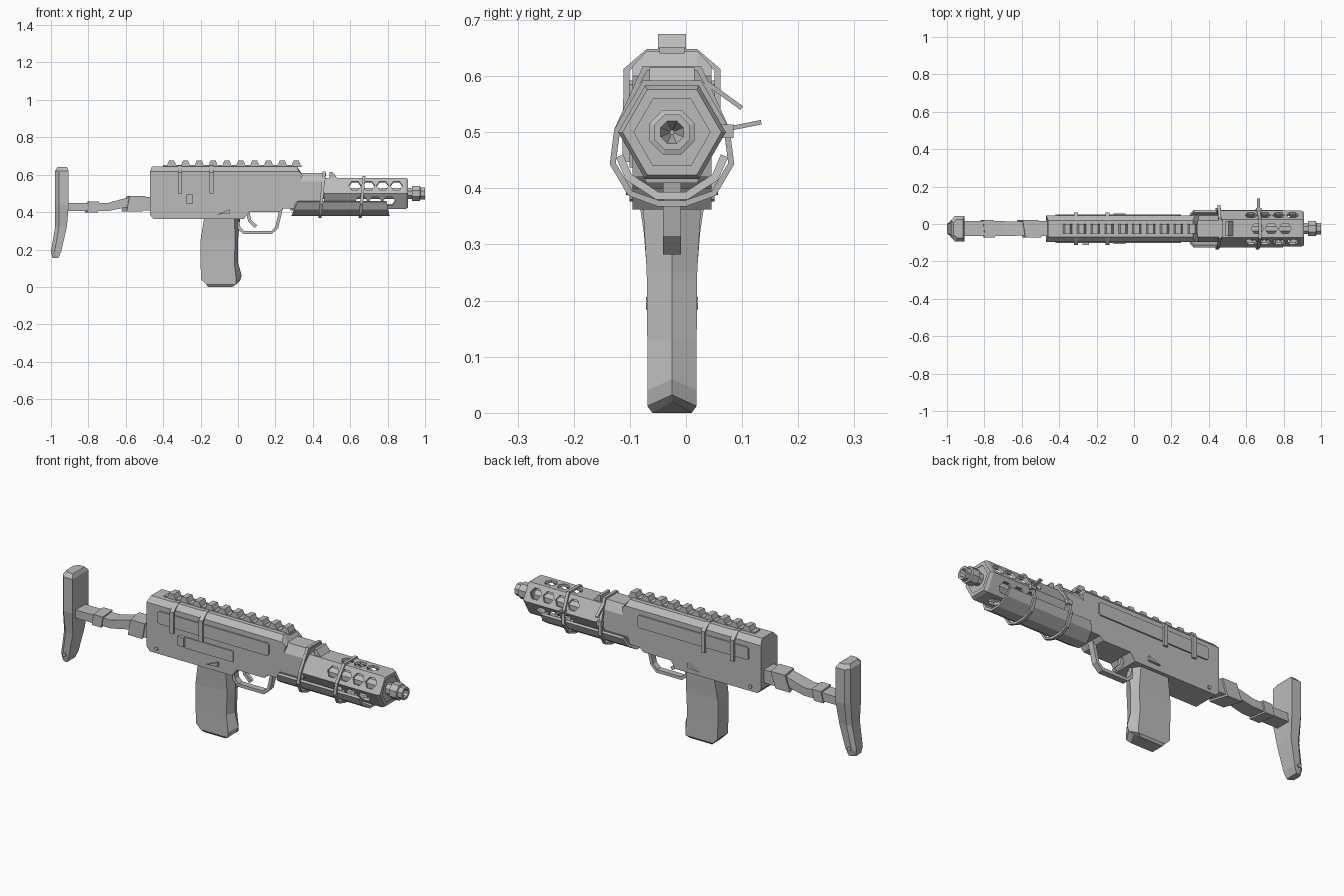
import bpy
import bmesh
from math import cos, sin, pi, radians
from mathutils import Vector

if "Cube" in bpy.data.objects:
    bpy.data.objects.remove(bpy.data.objects["Cube"])

grey = bpy.data.materials.new("matte_grey")
grey.use_nodes = True
grey.diffuse_color = (0.5, 0.5, 0.5, 1)
grey.node_tree.nodes["Principled BSDF"].inputs["Base Color"].default_value = (0.5, 0.5, 0.5, 1)
MID = -0.025   # y of the symmetry plane
AXIS = 0.5     # height of the barrel axis


def finish(name, bm):
    bmesh.ops.recalc_face_normals(bm, faces=bm.faces)
    mesh = bpy.data.meshes.new(name)
    bm.to_mesh(mesh)
    bm.free()
    mesh.materials.append(grey)
    ob = bpy.data.objects.new(name, mesh)
    ob.location.y = MID
    bpy.context.collection.objects.link(ob)
    return ob


def skin(bm, rings, closed=False):
    """Join a row of equal rings with quads; cap the ends unless closed."""
    rows = [[bm.verts.new(p) for p in ring] for ring in rings]
    n = len(rows[0])
    pairs = list(zip(rows, rows[1:])) + ([(rows[-1], rows[0])] if closed else [])
    for a, b in pairs:
        for i in range(n):
            j = (i + 1) % n
            bm.faces.new((a[i], a[j], b[j], b[i]))
    if not closed:
        bm.faces.new(rows[0])
        bm.faces.new(rows[-1])


def loft(name, rings, closed=False):
    bm = bmesh.new()
    skin(bm, rings, closed)
    return finish(name, bm)


def plate(name, profile, y0, y1):
    """Side profile in x, z extruded across y."""
    return loft(name, [[(x, y, z) for x, z in profile] for y in (y0, y1)])


def box(name, x0, x1, y0, y1, z0, z1):
    return plate(name, [(x0, z0), (x1, z0), (x1, z1), (x0, z1)], y0, y1)


def ribbon(name, path, thick, place, closed=False):
    """Flat strip along a 2D path; place(u, v, side) maps it into space."""
    pts = [Vector(p) for p in path]
    n = len(pts)
    rings = []
    for i, p in enumerate(pts):
        a = pts[i - 1] if closed or i else p
        b = pts[(i + 1) % n] if closed or i < n - 1 else p
        d = (b - a).normalized()
        q = p + Vector((-d.y, d.x)) * thick
        rings.append([place(*p, 0), place(*q, 0), place(*q, 1), place(*p, 1)])
    return loft(name, rings, closed)


def ring(x, r, n, turn=0):
    return [(x, r * cos(turn + 2 * pi * i / n), AXIS + r * sin(turn + 2 * pi * i / n))
            for i in range(n)]


# Receiver with chamfered top edges
def receiver_profile(top, inset):
    return [(-0.47 + inset, top), (0.325 - inset, top), (0.345, 0.6), (0.3, 0.42), (0.24, 0.42),
            (0.22, 0.4), (0.06, 0.4), (0.03, 0.362), (-0.45, 0.362), (-0.47, 0.385)]


loft("receiver", [[(x, y, z) for x, z in receiver_profile(t, i)]
                  for y, t, i in ((-0.07, 0.618, 0), (-0.045, 0.645, 0.01),
                                  (0.045, 0.645, 0.01), (0.07, 0.618, 0))])

# Top rail
box("rail_base", -0.4, 0.34, -0.022, 0.022, 0.64, 0.652)
for i in range(10):
    x = -0.355 + i * 0.074
    plate("rail_tooth", [(x - 0.025, 0.648), (x + 0.025, 0.648), (x + 0.014, 0.675),
                         (x - 0.014, 0.675)], -0.025, 0.025)

# Side panels, selector levers and pins on both sides
for s in (-1, 1):
    plate("side_panel", [(-0.4, 0.53), (-0.39, 0.525), (0.24, 0.525), (0.25, 0.535),
                         (0.25, 0.585), (0.24, 0.592), (-0.39, 0.592), (-0.4, 0.585)],
          s * 0.068, s * 0.077)
    plate("selector_lever", [(-0.11, 0.388), (-0.045, 0.392), (-0.045, 0.415)],
          s * 0.068, s * 0.082)
    pin = [(-0.41 + 0.01 * cos(i * pi / 4), 0.387 + 0.01 * sin(i * pi / 4)) for i in range(8)]
    plate("receiver_pin", pin, s * 0.068, s * 0.076)
box("ejection_panel", -0.24, 0.04, -0.076, -0.068, 0.437, 0.495)
box("ejection_catch", -0.275, -0.24, -0.088, -0.068, 0.447, 0.495)

# Straps wrapped over the receiver
strap_path = [(-0.076, 0.5), (-0.076, 0.61), (-0.042, 0.638),
              (0.042, 0.638), (0.076, 0.61), (0.076, 0.5)]
for x in (-0.322, -0.152):
    ribbon("receiver_strap", strap_path, 0.011, lambda u, v, s: (x + s * 0.022, u, v))

# Grip magazine with a ridged front edge
grip_rows = [(0.375, -0.18, -0.02, 0.012, 0.052), (0.25, -0.2, -0.015, 0.0, 0.045),
             (0.13, -0.2, -0.02, 0.0, 0.044), (0.04, -0.198, -0.01, 0.02, 0.044),
             (0.012, -0.17, -0.012, 0.01, 0.044), (0.0, -0.16, -0.03, -0.015, 0.035)]
loft("grip", [[(b, -w, z), (f, -w, z), (p, 0, z + (0.02 if z < 0.1 else 0)), (f, w, z), (b, w, z)]
              for z, b, f, p, w in grip_rows])

# Trigger and guard
ribbon("trigger_guard", [(-0.015, 0.37), (-0.002, 0.31), (0.03, 0.282), (0.18, 0.282),
                         (0.215, 0.315), (0.24, 0.42)], 0.017,
       lambda u, v, s: (u, s * 0.032 - 0.016, v))
ribbon("trigger", [(0.04, 0.41), (0.055, 0.35), (0.09, 0.315)], 0.018,
       lambda u, v, s: (u, s * 0.02 - 0.01, v))

# Stock arm with slanted wraps
arm_rows = [(-0.91, 0.405, 0.448, 0.04), (-0.7, 0.405, 0.448, 0.04), (-0.6, 0.425, 0.475, 0.037),
            (-0.57, 0.41, 0.48, 0.04), (-0.46, 0.41, 0.48, 0.04)]
loft("stock_arm", [[(x, -w, a), (x, w, a), (x, w, b), (x, -w, b)] for x, a, b, w in arm_rows])
for x, width, z0, z1, slant in ((-0.805, 0.055, 0.398, 0.456, 0.015),
                                (-0.595, 0.085, 0.402, 0.486, 0.03)):
    loft("stock_wrap", [[(p, -0.047, z0), (p - slant, 0.047, z0), (p, 0.047, z1),
                         (p + slant / 2, -0.047, z1)] for p in (x, x + width)])

# Butt plate, narrowing towards the toe
butt_rows = [(0.64, -0.965, -0.915, 0.05), (0.62, -0.978, -0.905, 0.068),
             (0.44, -0.978, -0.905, 0.068), (0.32, -0.978, -0.915, 0.05),
             (0.19, -1.0, -0.945, 0.04), (0.155, -0.992, -0.96, 0.035)]
loft("butt", [[(b, -w * 0.65, z), (b + 0.02, -w, z), (f, -w, z),
               (f, w, z), (b + 0.02, w, z), (b, w * 0.65, z)] for z, b, f, w in butt_rows])
toe = [(-0.97 + 0.011 * cos(i * pi / 4), 0.195 + 0.011 * sin(i * pi / 4)) for i in range(8)]
plate("butt_pin", toe, -0.046, 0.046)

# Trunnion ahead of the receiver
half = [(0.045, 0.61), (0.07, 0.565), (0.07, 0.46), (0.045, 0.41)]
section = half + [(-y, z) for y, z in reversed(half)]
loft("trunnion", [[(x0 + (z - 0.41) * 0.15, y, z) for y, z in section] for x0 in (0.28, 0.442)])

# Front sight
plate("front_sight", [(0.49, 0.57), (0.49, 0.615), (0.505, 0.615), (0.532, 0.58), (0.532, 0.57)],
      -0.04, 0.04)

# Hollow six-sided shroud
shroud = loft("barrel_shroud", [ring(x, r, 6) for x, r in (
    (0.46, 0.096), (0.895, 0.096), (0.91, 0.088), (0.91, 0.068), (0.895, 0.08), (0.46, 0.08))], True)
loft("shroud_cap", [ring(x, 0.076, 6) for x in (0.888, 0.902)])

# Cut hexagonal vents: four in the upper side faces, three in the others
bm = bmesh.new()
for k in range(6):
    a = radians(30 + 60 * k)
    out, across = Vector((0, cos(a), sin(a))), Vector((0, -sin(a), cos(a)))
    start, count = (0.625, 4) if k in (0, 2) else (0.66, 3)
    for i in range(count):
        hexagon = [Vector((start + i * 0.074 + 0.033 * cos(t * pi / 3), 0, AXIS))
                   + across * 0.031 * sin(t * pi / 3) for t in range(6)]
        skin(bm, [[p + out * d for p in hexagon] for d in (0.06, 0.12)])
cutter = finish("vent_cutter", bm)
cutter.hide_render = True
cut = shroud.modifiers.new("vents", "BOOLEAN")
cut.operation, cut.solver, cut.object = "DIFFERENCE", "EXACT", cutter
bpy.context.view_layer.objects.active = shroud
bpy.ops.object.modifier_apply(modifier=cut.name)
bpy.data.objects.remove(cutter)

# Barrel and muzzle with a hollow tip
loft("barrel", [ring(x, 0.032, 8, pi / 8) for x in (0.44, 0.94)])
loft("muzzle", [ring(x, r, 8, pi / 8) for x, r in (
    (0.9, 0.03), (0.93, 0.03), (0.93, 0.043), (0.972, 0.043), (0.975, 0.034),
    (1.0, 0.034), (1.0, 0.022), (0.95, 0.004))])

# Open trough under the shroud
trough_path = [(-0.1, 0.455), (-0.082, 0.415), (-0.028, 0.38),
               (0.028, 0.38), (0.082, 0.415), (0.1, 0.455)]
ribbon("lower_guard", trough_path, 0.014,
       lambda u, v, s: (0.81 - (v - 0.38) * 0.2 if s else 0.285 + (v - 0.38) * 0.45, u, v))

# Cable ties with loose tails
tie_half = [(0.026, 0.368), (0.078, 0.387), (0.111, 0.443), (0.103, 0.505)]
for x, top, tail in ((0.45, 0.618, [(0.045, 0.595), (0.122, 0.54)]),
                     (0.665, 0.592, [(0.09, 0.5), (0.16, 0.514)])):
    right = tie_half + [(0.052, top)]
    loop = right + [(-u, v) for u, v in reversed(right)]
    lean = lambda u, v, s: (x + s * 0.016 + (v - AXIS) * 0.09 - 0.008, u, v)
    ribbon("cable_tie", loop, 0.011, lean, True)
    ribbon("tie_tail", tail, 0.008, lean)
    box("tie_lock", x - 0.012, x + 0.016, 0.088, 0.11, 0.49, 0.514)
